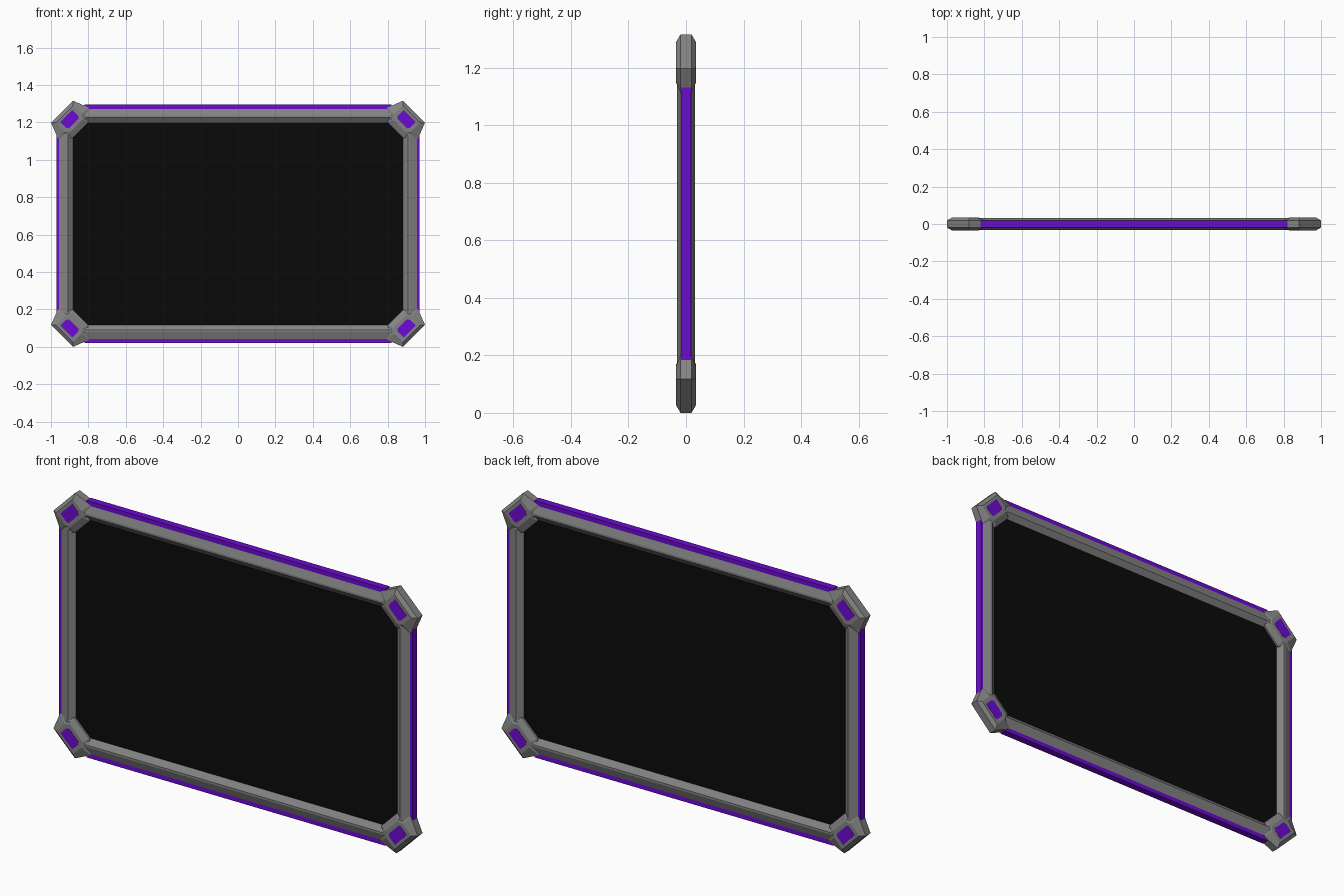
import bpy, bmesh

if "Cube" in bpy.data.objects:
    bpy.data.objects.remove(bpy.data.objects["Cube"])

CZ = 0.6577          # height of the panel centre


def material(name, rgb):
    m = bpy.data.materials.new(name)
    m.diffuse_color = (*rgb, 1)
    m.use_nodes = True
    m.node_tree.nodes["Principled BSDF"].inputs["Base Color"].default_value = m.diffuse_color
    return m


GREY = material("grey metal", (0.23, 0.23, 0.23))
PURPLE = material("purple glow", (0.15, 0.003, 0.65))
BLACK = material("black screen", (0.003, 0.003, 0.003))


def loft(name, rings, mat, closed=False):
    """Join equal rings of (x, y, z) points; cap the ends, or close the loop."""
    bm = bmesh.new()
    vs = [[bm.verts.new(p) for p in r] for r in rings]
    n, k = len(vs[0]), len(vs)
    for i in range(k if closed else k - 1):
        a, b = vs[i], vs[(i + 1) % k]
        for j in range(n):
            bm.faces.new((a[j], a[(j + 1) % n], b[(j + 1) % n], b[j]))
    if not closed:
        bm.faces.new(vs[0])
        bm.faces.new(vs[-1])
    bmesh.ops.recalc_face_normals(bm, faces=bm.faces)
    me = bpy.data.meshes.new(name)
    bm.to_mesh(me)
    bm.free()
    me.materials.append(mat)
    ob = bpy.data.objects.new(name, me)
    bpy.context.collection.objects.link(ob)
    return ob


def box(name, x0, x1, y, z0, z1, mat):
    rect = [(x0, z0), (x1, z0), (x1, z1), (x0, z1)]
    return loft(name, [[(x, s * y, z) for x, z in rect] for s in (-1, 1)], mat)


def octagon(d, y):
    """Rectangle with cut corners, offset outwards by d, at depth y."""
    hx, hz, total = 0.882 + d, 0.54 + d, 1.3425 + d * 2 ** 0.5
    q = [(hx, total - hx), (total - hz, hz)]
    pts = q + [(-x, z) for x, z in q[::-1]]
    pts += [(-x, -z) for x, z in q] + [(x, -z) for x, z in q[::-1]]
    return [(x, y, CZ + z) for x, z in pts]


# Screen slab
loft("screen", [octagon(0.006, -0.01), octagon(0.006, 0.01)], BLACK)

# Ridged frame around the screen
section = [(0, -0.01), (0.028, -0.031), (0.038, -0.031), (0.076, -0.017)]
section += [(d, -y) for d, y in section[::-1]]
loft("frame", [octagon(d, y) for d, y in section], GREY, closed=True)

# Glowing strips along the outer edges
for s, side in ((-1, "left"), (1, "right")):
    box(side + "_strip", *sorted((s * 0.94, s * 0.97)), 0.0174, 0.18, 1.135, PURPLE)
for s, side in ((-1, "bottom"), (1, "top")):
    z0, z1 = sorted((CZ + s * 0.59, CZ + s * 0.637))
    box(side + "_strip", -0.82, 0.82, 0.0174, z0, z1, PURPLE)


def corner_ring(pts, y, sx, sz):
    """Points as (distance along the diagonal, half width), mirrored both ways."""
    uv = [(v, w) for v, w in pts] + [(v, -w) for v, w in pts[::-1]]
    out = []
    for v, w in uv:
        x, z = (v - 0.316 + w) / 2, (v + 0.316 - w) / 2
        out.append((sx * x, y, CZ + sz * (z - CZ)))
    return out


# Corner blocks with a purple plate on the front and back
middle = [(2.197, 0.118), (2.075, 0.165), (2.0, 0.08)]
face = [(2.172, 0.092), (2.08, 0.092), (2.045, 0.068)]
plate = [(2.152, 0.064), (2.09, 0.064), (2.072, 0.052)]
for sx, h in ((-1, "left"), (1, "right")):
    for sz, v in ((-1, "bottom"), (1, "top")):
        levels = [(face, -0.034), (middle, -0.019), (middle, 0.019), (face, 0.034)]
        loft(f"{v}_{h}_corner_block",
             [corner_ring(p, y, sx, sz) for p, y in levels], GREY)
        for sy, f in ((-1, "front"), (1, "back")):
            loft(f"{v}_{h}_{f}_plate",
                 [corner_ring(plate, sy * y, sx, sz) for y in (0.03, 0.0352)], PURPLE)
